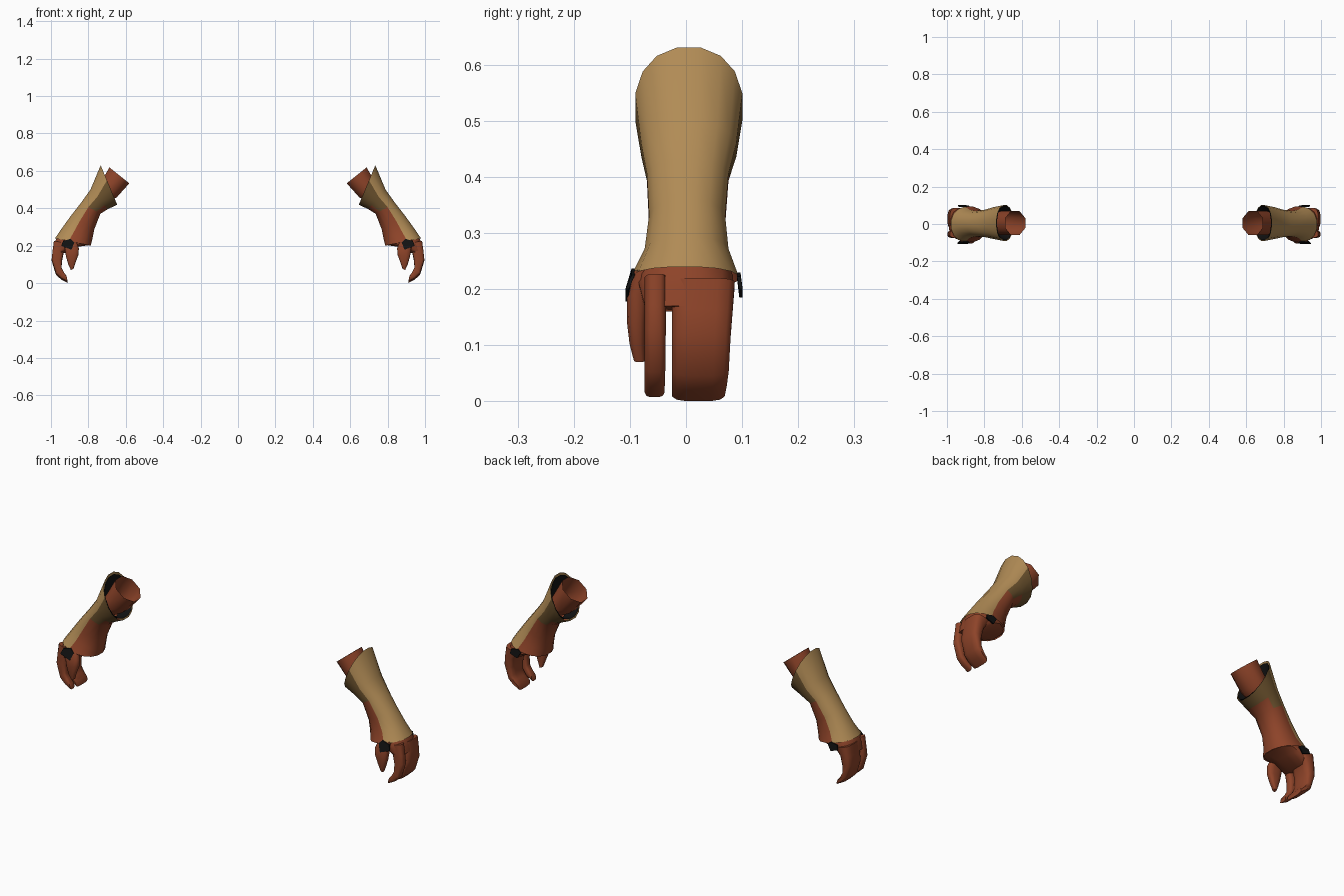
import bpy, bmesh, math

if "Cube" in bpy.data.objects:
    bpy.data.objects.remove(bpy.data.objects["Cube"])


def material(name, rgb):
    m = bpy.data.materials.new(name)
    m.diffuse_color = (*rgb, 1)
    m.use_nodes = True
    m.node_tree.nodes["Principled BSDF"].inputs["Base Color"].default_value = m.diffuse_color
    return m


TAN = material("tan_leather", (0.44, 0.26, 0.092))
OLIVE = material("dark_leather", (0.15, 0.085, 0.027))
BROWN = material("red_brown_skin", (0.27, 0.057, 0.022))
BLACK = material("black_cloth", (0.006, 0.006, 0.006))


def section(ring, n, p):
    """Rounded cross-section between an outer and an inner (x, z) point."""
    (ox, oz), (ix, iz), yc, hw = ring
    pts = []
    for k in range(n):
        t = 2 * math.pi * (k + 0.5) / n
        c, s = math.cos(t), math.sin(t)
        c = math.copysign(abs(c) ** p, c)
        s = math.copysign(abs(s) ** p, s)
        pts.append(((ox + ix) / 2 + (ox - ix) / 2 * c, yc + hw * s,
                    (oz + iz) / 2 + (oz - iz) / 2 * c))
    return pts


def finish(name, bm, mats, angle=50):
    me = bpy.data.meshes.new(name)
    bm.to_mesh(me)
    bm.free()
    for m in mats:
        me.materials.append(m)
    ob = bpy.data.objects.new(name, me)
    bpy.context.collection.objects.link(ob)
    bpy.context.view_layer.objects.active = ob
    ob.select_set(True)
    bpy.ops.object.shade_smooth_by_angle(angle=math.radians(angle))
    ob.select_set(False)
    ob.modifiers.new("both_arms", 'MIRROR').use_mirror_merge = False
    return ob


def loft(name, rings, mats, n=12, p=0.8, rule=None, caps=(False, False)):
    bm = bmesh.new()
    vs = [[bm.verts.new(c) for c in section(r, n, p)] for r in rings]
    for j in range(len(vs) - 1):
        for k in range(n):
            q = (k + 1) % n
            f = bm.faces.new((vs[j][k], vs[j][q], vs[j + 1][q], vs[j + 1][k]))
            if rule:
                f.material_index = rule(j, math.cos(2 * math.pi * (k + 1) / n))
    if caps[0]:
        bm.faces.new(vs[0])
    if caps[1]:
        bm.faces.new(vs[-1])
    bmesh.ops.recalc_face_normals(bm, faces=bm.faces)
    return finish(name, bm, mats)


# Forearm guard: tan outside, dark edges, skin on the inner side
def guard_colour(j, c):
    if c > 0.3:
        return 0
    if (j >= 2 and c < 0.1) or (j == 1 and c < -0.5):
        return 2
    return 1


loft("forearm_guard", [
    ((0.735, 0.632), (0.645, 0.417), 0.005, 0.097),
    ((0.79, 0.50), (0.695, 0.395), 0.005, 0.086),
    ((0.84, 0.43), (0.735, 0.37), 0.003, 0.074),
    ((0.895, 0.36), (0.768, 0.285), 0.002, 0.069),
    ((0.942, 0.295), (0.777, 0.235), 0.001, 0.076),
    ((0.98, 0.24), (0.786, 0.20), -0.002, 0.097),
], [TAN, OLIVE, BROWN], n=16, p=0.9, rule=guard_colour)

# Dark lining inside the upper opening of the guard
loft("guard_lining", [
    ((0.732, 0.62), (0.648, 0.424), 0.005, 0.092),
    ((0.765, 0.50), (0.71, 0.41), 0.005, 0.06),
], [BLACK], n=16, p=0.9)

# Open arm tube emerging from the guard
loft("upper_arm", [
    ((0.692, 0.622), (0.577, 0.53), 0.005, 0.07),
    ((0.735, 0.545), (0.645, 0.455), 0.005, 0.07),
    ((0.785, 0.46), (0.725, 0.415), 0.004, 0.055),
], [BROWN], n=8, p=1.0)

# Palm with its heel at the wrist
loft("palm", [
    ((0.93, 0.30), (0.785, 0.25), 0.0, 0.06),
    ((0.976, 0.235), (0.79, 0.203), -0.002, 0.088),
    ((0.985, 0.205), (0.86, 0.193), 0.0, 0.084),
    ((0.99, 0.17), (0.925, 0.16), 0.0, 0.074),
], [BROWN], caps=(True, True))


# Curled fingers share one bent profile
def finger(name, yc, hw, lift, flare):
    path = [((0.985, 0.22), (0.90, 0.20)), ((0.992, 0.165), (0.932, 0.16)),
            ((0.997, 0.12), (0.941, 0.115)), ((0.974, 0.045), (0.943, 0.075)),
            ((0.945, 0.018), (0.93, 0.05)), ((0.91, 0.0), (0.917, 0.032))]
    rings = [((o[0], o[1] + lift), (i[0], i[1] + lift),
              yc + flare * (1 - j / 5), hw + flare * (1 - j / 5))
             for j, (o, i) in enumerate(path)]
    loft(name, rings, [BROWN], p=0.6, caps=(True, True))


finger("joined_fingers", 0.022, 0.048, 0.0, 0.009)
finger("single_finger", -0.056, 0.018, 0.007, 0.002)

# Thumb at the front of the palm
loft("thumb", [
    ((0.935, 0.235), (0.86, 0.215), -0.075, 0.02),
    ((0.928, 0.19), (0.85, 0.185), -0.086, 0.02),
    ((0.92, 0.14), (0.852, 0.152), -0.088, 0.018),
    ((0.908, 0.10), (0.868, 0.11), -0.087, 0.014),
    ((0.894, 0.07), (0.88, 0.076), -0.083, 0.01),
], [BROWN], p=0.7, caps=(True, True))


# Black cloth scraps at the wrist, front and back
def scrap(name, y_top, y_low, corners):
    bm = bmesh.new()
    mid = sum(z for _, z in corners) / len(corners)
    f = bm.faces.new([bm.verts.new((x, y_top if z > mid else y_low, z))
                      for x, z in corners])
    ext = bmesh.ops.extrude_face_region(bm, geom=[f])
    for v in ext["geom"]:
        if isinstance(v, bmesh.types.BMVert):
            v.co.y += 0.006 if y_low < 0 else -0.006
    bmesh.ops.recalc_face_normals(bm, faces=bm.faces)
    finish(name, bm, [BLACK], 20)


scrap("front_cloth", -0.097, -0.108,
      [(0.875, 0.218), (0.895, 0.237), (0.935, 0.225), (0.945, 0.20), (0.89, 0.178)])
scrap("back_cloth", 0.097, 0.101,
      [(0.88, 0.218), (0.90, 0.23), (0.935, 0.222), (0.94, 0.20), (0.90, 0.185)])
